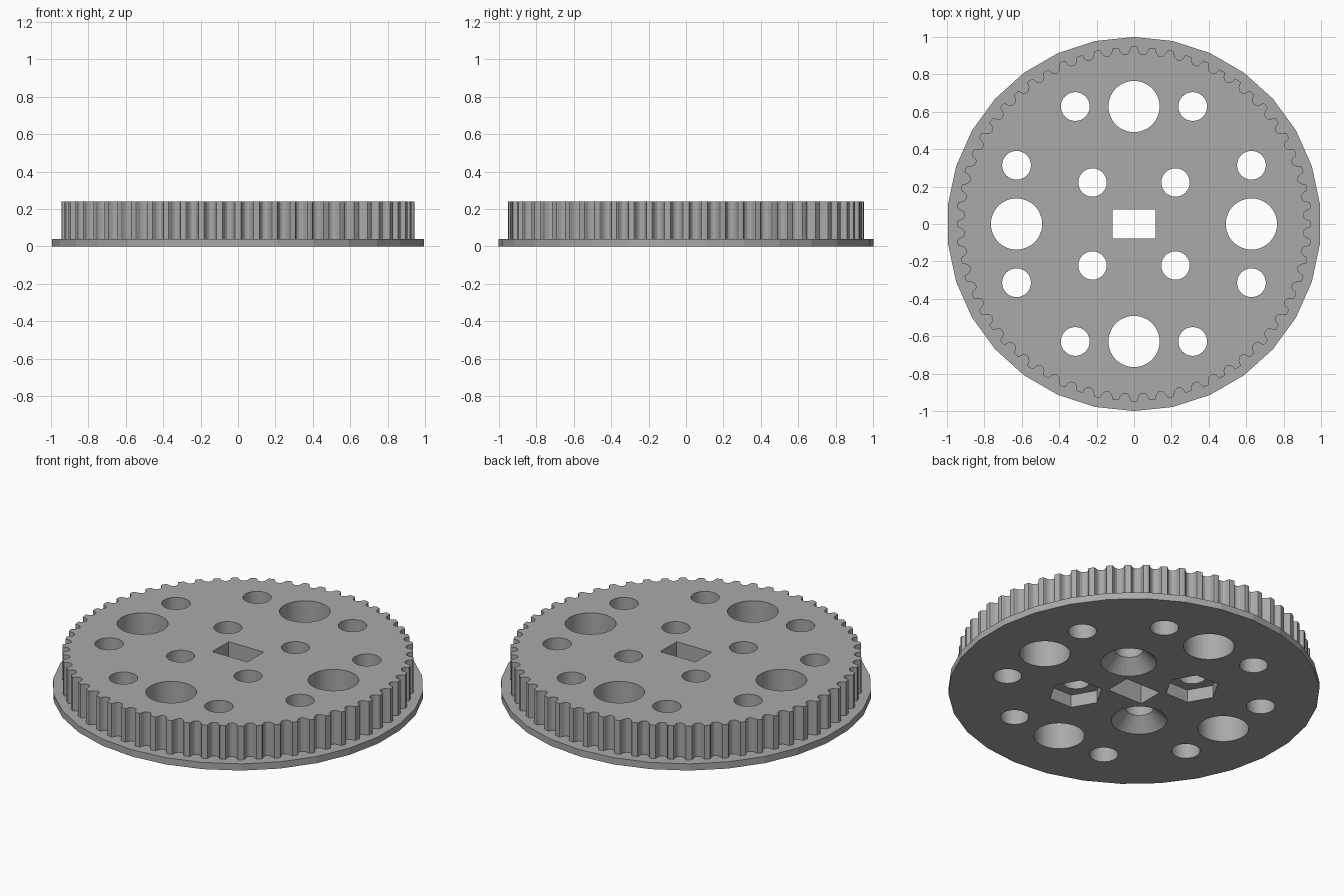
import bpy, bmesh
from math import pi, sin, cos, radians
from mathutils import Matrix

if "Cube" in bpy.data.objects:
    bpy.data.objects.remove(bpy.data.objects["Cube"])

TEETH, SIDES = 60, 30
RIM_TOP, TOP = 0.04, 0.24
TOOTH_R = 0.949

grey = bpy.data.materials.new("plain grey")
grey.use_nodes = True
grey.diffuse_color = (0.4, 0.4, 0.4, 1)
grey.node_tree.nodes["Principled BSDF"].inputs["Base Color"].default_value = grey.diffuse_color


def finish(name, bm):
    bmesh.ops.recalc_face_normals(bm, faces=bm.faces)
    mesh = bpy.data.meshes.new(name)
    bm.to_mesh(mesh)
    bm.free()
    mesh.materials.append(grey)
    obj = bpy.data.objects.new(name, mesh)
    bpy.context.collection.objects.link(obj)
    return obj


def extrude_outline(bm, points, z0, z1):
    face = bm.faces.new([bm.verts.new((x, y, z0)) for x, y in points])
    top = bmesh.ops.extrude_face_region(bm, geom=[face])["geom"]
    verts = [v for v in top if isinstance(v, bmesh.types.BMVert)]
    bmesh.ops.translate(bm, vec=(0, 0, z1 - z0), verts=verts)


def cone(bm, x, y, r0, r1, z0, z1, sides=32):
    bmesh.ops.create_cone(bm, cap_ends=True, segments=sides, radius1=r0, radius2=r1,
                          depth=z1 - z0,
                          matrix=Matrix.Translation((x, y, (z0 + z1) / 2)))


def polygon_radius(angle, r):
    # radius of a regular polygon with a corner on the y axis
    step = 2 * pi / SIDES
    return r * cos(step / 2) / cos((angle - pi / 2) % step - step / 2)


# Rim disc
bm = bmesh.new()
corners = [pi / 2 + 2 * pi * i / SIDES for i in range(SIDES)]
extrude_outline(bm, [(cos(a), sin(a)) for a in corners], 0, RIM_TOP)
rim = finish("rim_disc", bm)

# Toothed wheel: rounded grooves cut into a polygonal drum
half = [(0.034, 0), (0.030, 0.006), (0.028, 0.014), (0.023, 0.025), (0.013, 0.035)]
groove = [(-u, d) for u, d in half] + [(0, 0.038)] + [(u, d) for u, d in reversed(half)]
outline = []
for i in range(TEETH):
    mid = pi / 2 + 2 * pi * (i + 0.5) / TEETH
    for u, d in groove:
        a = mid + u / TOOTH_R
        r = polygon_radius(a, TOOTH_R) - d
        outline.append((r * cos(a), r * sin(a)))
    a = mid + pi / TEETH
    r = polygon_radius(a, TOOTH_R)
    outline.append((r * cos(a), r * sin(a)))
bm = bmesh.new()
extrude_outline(bm, outline, RIM_TOP, TOP)
wheel = finish("toothed_wheel", bm)

# Openings through both parts
bm = bmesh.new()
LOW, HIGH = -0.1, 0.4
w, h = 0.115, 0.077
extrude_outline(bm, [(-w, -h), (w, -h), (w, h), (-w, h)], LOW, HIGH)
for s in (-1, 1):
    cone(bm, 0.628 * s, 0, 0.137, 0.137, LOW, HIGH, 48)
    cone(bm, 0, 0.628 * s, 0.137, 0.137, LOW, HIGH, 48)
    for t in (-1, 1):
        cone(bm, 0.314 * s, 0.628 * t, 0.077, 0.077, LOW, HIGH)
        cone(bm, 0.628 * s, 0.314 * t, 0.077, 0.077, LOW, HIGH)
        cone(bm, 0.222 * s, 0.222 * t, 0.076, 0.076, LOW, HIGH)
holes = finish("hole_cutter", bm)

# Countersinks and hexagonal nut pockets in the underside
bm = bmesh.new()
for s in (-1, 1):
    cone(bm, 0.222 * s, 0.222 * s, 0.17, 0.0755, -0.02, 0.075)
    nut = [(0.222 * s + 0.147 * cos(radians(k)), -0.222 * s + 0.147 * sin(radians(k)))
           for k in range(0, 360, 60)]
    extrude_outline(bm, nut, -0.02, 0.075)
pockets = finish("pocket_cutter", bm)

for obj in (rim, wheel):
    for cutter in (holes, pockets):
        mod = obj.modifiers.new("cut", "BOOLEAN")
        mod.operation, mod.solver, mod.object = "DIFFERENCE", "EXACT", cutter
    bpy.context.view_layer.objects.active = obj
    for mod in list(obj.modifiers):
        bpy.ops.object.modifier_apply(modifier=mod.name)
for cutter in (holes, pockets):
    bpy.data.objects.remove(cutter)
